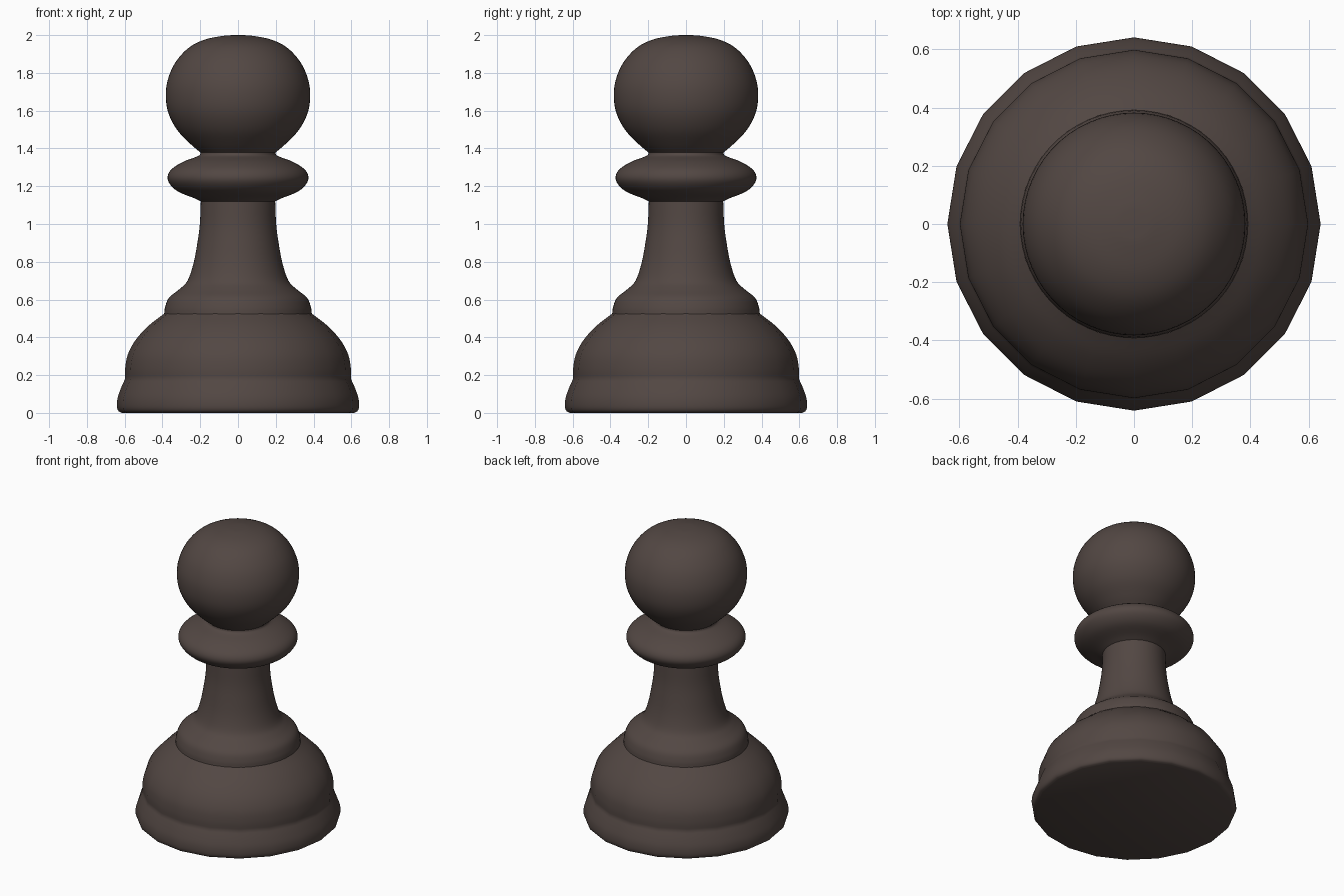
import bpy, math
from mathutils import Vector

if "Cube" in bpy.data.objects:
    bpy.data.objects.remove(bpy.data.objects["Cube"])

mat = bpy.data.materials.new("dark_wood")
mat.diffuse_color = (0.085, 0.063, 0.056, 1)
mat.use_nodes = True
mat.node_tree.nodes["Principled BSDF"].inputs["Base Color"].default_value = mat.diffuse_color


def smooth_curve(points, steps=4):
    """Catmull-Rom curve through (radius, height) points."""
    p = [Vector(q) for q in points]
    p = [2 * p[0] - p[1]] + p + [2 * p[-1] - p[-2]]
    out = []
    for i in range(1, len(p) - 2):
        a, b, c, d = p[i - 1:i + 3]
        for k in range(steps):
            t = k / steps
            out.append(0.5 * (2 * b + (c - a) * t + (2 * a - 5 * b + 4 * c - d) * t * t
                              + (3 * b - a - 3 * c + d) * t ** 3))
    return out + [p[-2]]


def lathe(name, runs, sides, bottom=False, pole=None):
    """Revolve smooth runs of points; runs meet at creases."""
    prof = []
    for run in runs:
        pts = smooth_curve(run)
        prof += pts[1:] if prof else pts
    verts, faces = [], []
    for r, z in prof:
        for i in range(sides):
            a = 2 * math.pi * i / sides
            verts.append((r * math.cos(a), r * math.sin(a), z))
    for j in range(len(prof) - 1):
        for i in range(sides):
            k = (i + 1) % sides
            faces.append((j * sides + i, j * sides + k, (j + 1) * sides + k, (j + 1) * sides + i))
    if bottom:
        faces.append(tuple(reversed(range(sides))))
    if pole is not None:
        verts.append((0, 0, pole))
        s = (len(prof) - 1) * sides
        faces += [(s + i, s + (i + 1) % sides, len(verts) - 1) for i in range(sides)]
    mesh = bpy.data.meshes.new(name)
    mesh.from_pydata(verts, [], faces)
    mesh.materials.append(mat)
    ob = bpy.data.objects.new(name, mesh)
    bpy.context.collection.objects.link(ob)
    bpy.ops.object.select_all(action='DESELECT')
    ob.select_set(True)
    bpy.context.view_layer.objects.active = ob
    bpy.ops.object.shade_smooth_by_angle(angle=math.radians(40))


# Foot and domed base, slightly faceted around
lathe("base", [
    [(0.615, 0.0), (0.633, 0.01), (0.641, 0.035), (0.637, 0.08), (0.62, 0.13), (0.598, 0.18)],
    [(0.598, 0.18), (0.597, 0.24), (0.583, 0.31), (0.543, 0.385), (0.475, 0.46), (0.392, 0.525)],
], 20, bottom=True)

# Shoulder step and tapering stem
lathe("stem", [
    [(0.391, 0.524), (0.386, 0.56), (0.365, 0.61), (0.31, 0.655), (0.267, 0.70), (0.236, 0.79),
     (0.215, 0.90), (0.202, 1.0), (0.197, 1.12)],
], 60)

# Bulging collar
lathe("collar", [
    [(0.197, 1.12), (0.235, 1.138), (0.315, 1.17), (0.36, 1.21), (0.373, 1.25), (0.35, 1.292),
     (0.285, 1.332), (0.21, 1.36), (0.198, 1.378)],
], 60)

# Rounded head
lathe("head", [
    [(0.198, 1.378), (0.25, 1.422), (0.32, 1.495), (0.366, 1.58), (0.382, 1.665), (0.374, 1.755),
     (0.335, 1.85), (0.265, 1.93), (0.18, 1.975), (0.08, 1.996), (0.02, 2.0)],
], 60, pole=2.0)
